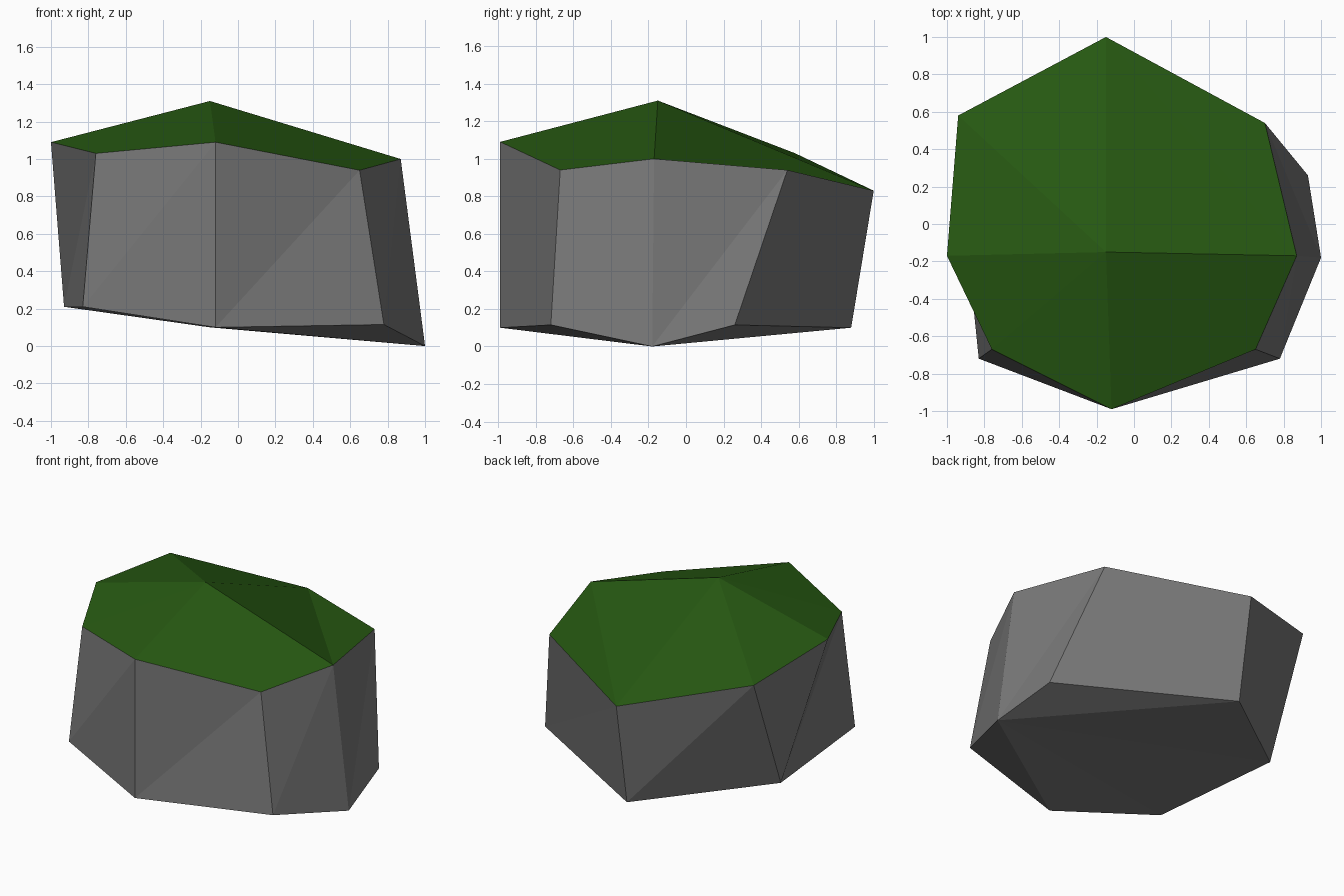
import bpy
import bmesh

default_cube = bpy.data.objects.get("Cube")
if default_cube:
    bpy.data.objects.remove(default_cube, do_unlink=True)


def make_material(name, color):
    mat = bpy.data.materials.new(name)
    mat.use_nodes = True
    mat.diffuse_color = color
    shader = next(n for n in mat.node_tree.nodes if n.type == 'BSDF_PRINCIPLED')
    shader.inputs["Base Color"].default_value = color
    shader.inputs["Roughness"].default_value = 0.9
    return mat


grass = make_material("grass green", (0.02, 0.1, 0.006, 1))
stone = make_material("stone grey", (0.19, 0.19, 0.19, 1))

# Rims, both counter-clockwise from the front corner
upper_rim = [(-.12, -.99, 1.09), (.65, -.67, .94), (.87, -.17, 1.0), (.70, .54, .94),
             (-.15, 1.0, .83), (-.94, .58, 1.03), (-1.0, -.17, 1.09), (-.76, -.67, 1.03)]
lower_rim = [(-.12, -.99, .10), (.78, -.72, .115), (1.0, -.18, 0), (.93, .26, .115),
             (-.15, .88, .10), (-.93, .26, .21), (-.83, -.72, .21)]
FRONT, FRONT_SIDE, SIDE, BACK_SIDE, BACK = range(5)

bm = bmesh.new()
top = [bm.verts.new(p) for p in upper_rim]
bottom = [bm.verts.new(p) for p in lower_rim]
peak = bm.verts.new((-.15, -.15, 1.31))


def add_face(verts, material_index):
    face = bm.faces.new(verts)
    face.material_index = material_index
    face.smooth = False


# Grassy crown: a fan round the peak, with one flat ledge at the back corner
crown = [v for i, v in enumerate(top) if i != BACK_SIDE]
for a, b in zip(crown, crown[1:] + crown[:1]):
    add_face((a, b, peak), 0)
add_face((top[SIDE], top[BACK_SIDE], top[BACK]), 0)

# Rock sides: two lower corners merge into one on the far side
feet = bottom[:6] + bottom[5:]
for i in range(len(top)):
    j = (i + 1) % len(top)
    add_face((feet[i], top[j], top[i]), 1)
    if feet[i] != feet[j]:
        add_face((feet[i], feet[j], top[j]), 1)

# Underside: a fan from the lowest corner
hub = bottom[SIDE]
ring = bottom[SIDE + 1:] + bottom[:SIDE]
for a, b in zip(ring, ring[1:]):
    add_face((hub, b, a), 1)

bmesh.ops.recalc_face_normals(bm, faces=bm.faces[:])
mesh = bpy.data.meshes.new("grassy_rock")
bm.to_mesh(mesh)
bm.free()
mesh.materials.append(grass)
mesh.materials.append(stone)
rock = bpy.data.objects.new("grassy_rock", mesh)
bpy.context.collection.objects.link(rock)
